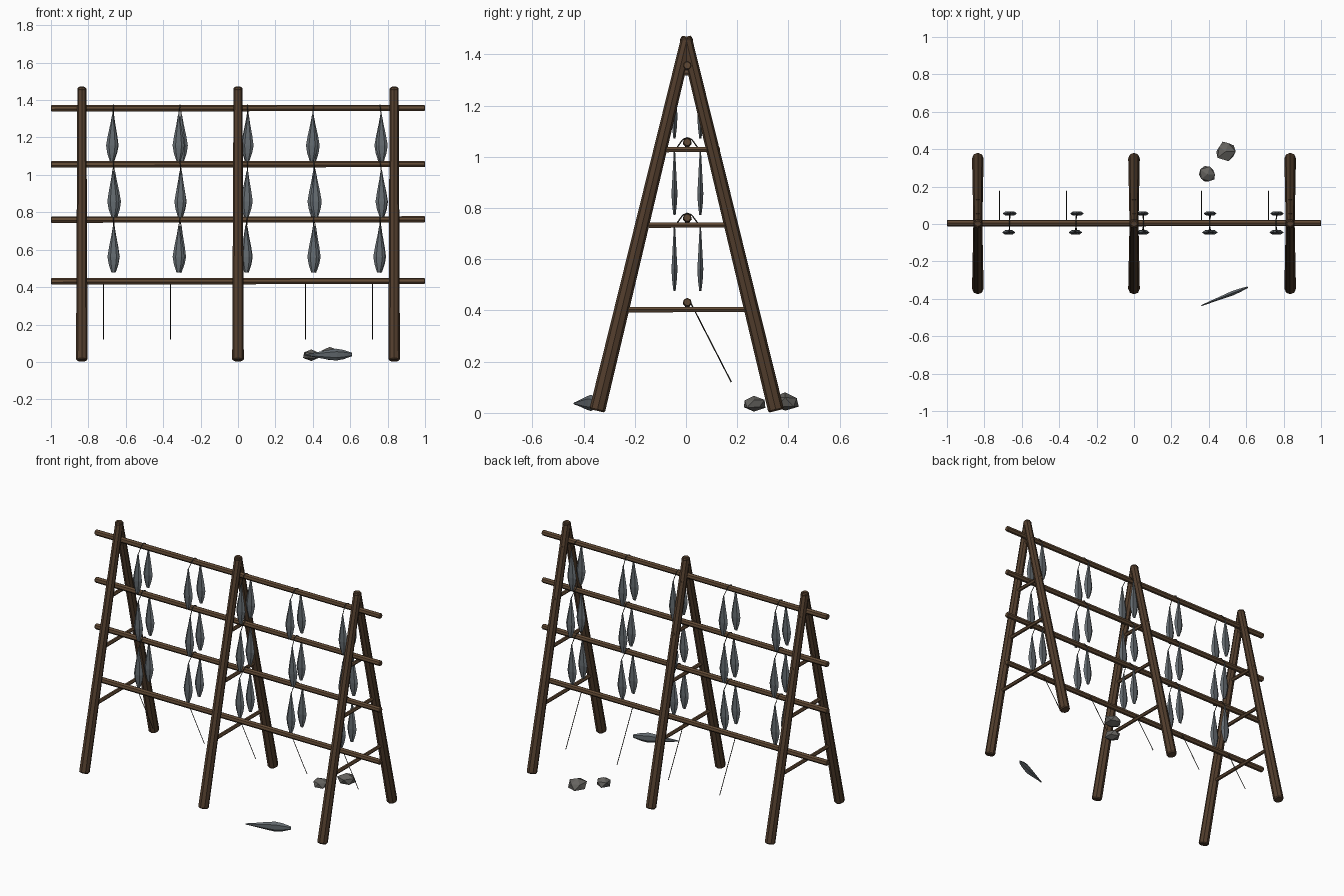
import bpy, bmesh, math, random
from mathutils import Vector

if "Cube" in bpy.data.objects:
    bpy.data.objects.remove(bpy.data.objects["Cube"])

random.seed(4)


def material(name, rgb):
    m = bpy.data.materials.new(name)
    m.diffuse_color = (*rgb, 1)
    m.use_nodes = True
    m.node_tree.nodes["Principled BSDF"].inputs["Base Color"].default_value = m.diffuse_color
    return m


LEG = material("dark wood", (0.085, 0.048, 0.026))
WOOD = material("wood", (0.12, 0.068, 0.035))
SKIN = material("fish skin", (0.13, 0.15, 0.165))
ROPE = material("cord", (0.035, 0.032, 0.026))
STONE = material("stone", (0.13, 0.125, 0.115))


def finish(bm, name, mat):
    bmesh.ops.recalc_face_normals(bm, faces=bm.faces)
    mesh = bpy.data.meshes.new(name)
    bm.to_mesh(mesh)
    bm.free()
    mesh.materials.append(mat)
    ob = bpy.data.objects.new(name, mesh)
    bpy.context.collection.objects.link(ob)
    return ob


def loft(bm, p, q, rings, sides, wide=(1, 0, 0)):
    """Sweep an n-sided section from p to q; rings = (t, half width, half depth)."""
    p, q = Vector(p), Vector(q)
    d = (q - p).normalized()
    w = Vector(wide)
    u = (w - d * w.dot(d)).normalized()
    v = d.cross(u)
    loops = []
    for t, a, b in rings:
        c = p.lerp(q, t)
        loops.append([bm.verts.new(c + u * a * math.cos(k * math.tau / sides)
                                   + v * b * math.sin(k * math.tau / sides))
                      for k in range(sides)])
    for l0, l1 in zip(loops, loops[1:]):
        for k in range(sides):
            n = (k + 1) % sides
            bm.faces.new((l0[k], l0[n], l1[n], l1[k]))
    bm.faces.new(loops[0][::-1])
    bm.faces.new(loops[-1])


def pole(name, p, q, r0, r1, sides, mat, wide=(1, 0, 0), chamfer=0.006):
    bm = bmesh.new()
    t = chamfer / (Vector(q) - Vector(p)).length
    loft(bm, p, q, [(0, r0 * .82, r0 * .82), (t, r0, r0),
                    (1 - t, r1, r1), (1, r1 * .8, r1 * .8)], sides, wide)
    return finish(bm, name, mat)


def cord(bm, points, r=0.0025):
    for a, b in zip(points, points[1:]):
        loft(bm, a, b, [(0, r, r), (1, r, r)], 4)


FISH = [(0, .004, .003), (.18, .011, .006), (.45, .024, .010),
        (.66, .032, .0135), (.82, .025, .011), (1, .010, .005)]

# A-frames: two crossing legs with short cross braces
RAIL_Z = [1.355, 1.055, 0.76, 0.43]
BRACE = [(-0.03, 0.055), (-0.08, 0.132), (-0.15, 0.16), (-0.23, 0.238)]
for x in (-0.835, 0, 0.835):
    pole("front_leg", (x, -0.347, 0.008), (x, 0.006, 1.468), .031, .024, 8, LEG)
    pole("back_leg", (x, 0.352, 0.008), (x, -0.002, 1.468), .031, .024, 8, LEG)
    for z, (y0, y1) in zip(RAIL_Z, BRACE):
        pole("cross_brace", (x, y0, z - .027), (x, y1, z - .027), .012, .011, 6, WOOD)

# Long horizontal rails
for z in RAIL_Z:
    pole("rail", (-1, .005, z), (1, .005, z + .002), .018, .017, 7, WOOD,
         wide=(0, 0, 1), chamfer=0.004)

# Hanging fish, tied in pairs over the upper rails
for z in RAIL_Z[:3]:
    for x in (-0.665, -0.31, 0.05, 0.405, 0.76):
        tops = []
        for y in (-0.045, 0.056):
            dx, tilt = random.uniform(-.008, .008), random.uniform(-.008, .008)
            top = Vector((x + dx, y, z - .033))
            bm = bmesh.new()
            loft(bm, top, top + Vector((tilt, 0, -.25)), FISH, 6)
            finish(bm, "hanging_fish", SKIN)
            tops.append(top)
        bm = bmesh.new()
        cord(bm, [tops[0], (x, -.013, z + .012), (x, .005, z + .02),
                  (x, .023, z + .012), tops[1]])
        finish(bm, "fish_tie", ROPE)

# Net sloping back from the lowest rail
bm = bmesh.new()
for x in (-0.72, -0.36, 0, 0.36, 0.72):
    cord(bm, [(x, .018, .43), (x, .177, .12)])
for y, z in ((.037, .40), (.093, .295), (.148, .19)):
    cord(bm, [(-0.72, y, z), (0.72, y, z)])
finish(bm, "net", ROPE)

# Fish lying on its belly edge in front of the rack
bm = bmesh.new()
loft(bm, (.36, -.436, .037), (.608, -.338, .04), FISH, 6, wide=(0, 0, 1))
finish(bm, "fallen_fish", SKIN)

# Two loose stones behind
for c, s in (((.392, .265, .036), (.05, .049, .033)),
             ((.49, .387, .042), (.055, .058, .037))):
    bm = bmesh.new()
    bmesh.ops.create_icosphere(bm, subdivisions=1, radius=1)
    for v in bm.verts:
        k = random.uniform(.85, 1.1)
        v.co = Vector([ci + si * k * a for ci, si, a in zip(c, s, v.co)])
    finish(bm, "stone", STONE)
